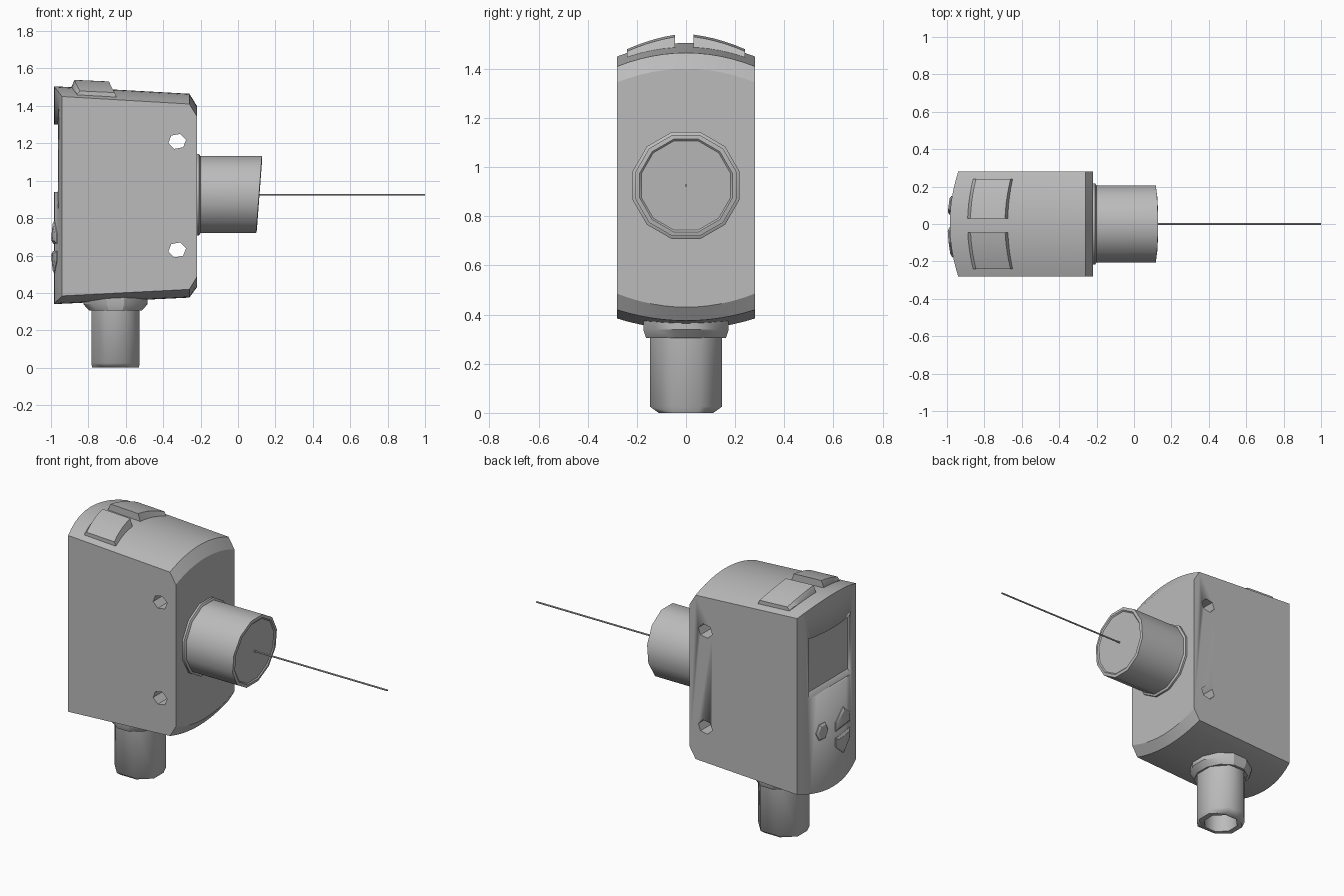
import bpy, bmesh, math
from mathutils import Matrix, Vector

cube = bpy.data.objects.get("Cube")
if cube:
    bpy.data.objects.remove(cube)

grey = bpy.data.materials.new("housing_grey")
grey.use_nodes = True
GREY = (0.5, 0.5, 0.5, 1)
grey.diffuse_color = GREY
grey.node_tree.nodes["Principled BSDF"].inputs["Base Color"].default_value = GREY


def finish(name, bm, angle=30):
    bmesh.ops.recalc_face_normals(bm, faces=bm.faces)
    mesh = bpy.data.meshes.new(name)
    bm.to_mesh(mesh)
    bm.free()
    mesh.materials.append(grey)
    ob = bpy.data.objects.new(name, mesh)
    bpy.context.collection.objects.link(ob)
    bpy.ops.object.select_all(action='DESELECT')
    ob.select_set(True)
    bpy.context.view_layer.objects.active = ob
    bpy.ops.object.shade_smooth_by_angle(angle=math.radians(angle))
    return ob


def loft(name, rings, angle=30, cap=True):
    """Join closed rings of points in order; cap both ends."""
    bm = bmesh.new()
    loops = [[bm.verts.new(p) for p in ring] for ring in rings]
    n = len(loops[0])
    for a, b in zip(loops, loops[1:]):
        for i in range(n):
            j = (i + 1) % n
            bm.faces.new((a[i], a[j], b[j], b[i]))
    if cap:
        bm.faces.new(loops[0])
        bm.faces.new(loops[-1])
    return finish(name, bm, angle)


def cut(target, cutter):
    cutter.hide_render = True
    mod = target.modifiers.new("cut", 'BOOLEAN')
    mod.operation = 'DIFFERENCE'
    mod.solver = 'EXACT'
    mod.object = cutter
    bpy.context.view_layer.objects.active = target
    bpy.ops.object.modifier_apply(modifier=mod.name)
    bpy.data.objects.remove(cutter)


HALF = 0.28


def back_x(y):
    return -0.985 + 0.045 * (y / HALF) ** 2


def crown(x):
    """Height of the roof ridge, falling gently towards the lens."""
    return 1.505 - 0.055 * (x + 0.985)


def sag(y):
    return 0.055 * (y / HALF) ** 2


# Housing: crowned roof and belly, bowed rear, chamfered lens side
bm = bmesh.new()
ys = [HALF * (i / 6 - 1) for i in range(13)]
columns = []
for y in ys:
    s = sag(y)
    outline = [(back_x(y), 1.505 - s), (-0.26, 1.465 - s), (-0.22, 1.4 - s),
               (-0.22, 0.43 + s), (-0.26, 0.375 + s * 0.8), (back_x(y), 0.34 + s * 0.8)]
    columns.append([bm.verts.new((x, y, z)) for x, z in outline])
for a, b in zip(columns, columns[1:]):
    for i in range(6):
        j = (i + 1) % 6
        bm.faces.new((a[i], a[j], b[j], b[i]))
bm.faces.new(columns[0])
bm.faces.new(columns[-1])
housing = finish("housing", bm)

# Two mounting holes through the sides
for z in (1.21, 0.63):
    ring = [(0.048 * math.cos(a), 0.042 * math.sin(a)) for a in
            (math.tau * k / 6 + 0.2 for k in range(6))]
    cut(housing, loft("hole_cutter", [[(-0.325 + u, y, z + v) for u, v in ring]
                                      for y in (-0.5, 0.5)]))

# Sunken display window with a sloping lower lip
profile = [(-1.1, 1.3), (-0.942, 1.3), (-0.942, 0.965), (-0.965, 0.94), (-1.1, 0.94)]
cut(housing, loft("display_cutter", [[(x, y, z) for x, z in profile] for y in (-0.2, 0.2)]))


# Rear buttons: thin outlines following the bowed rear
def button(name, cy, cz, outline):
    def ring(lift, scale):
        return [(back_x(cy + u * scale) - lift, cy + u * scale, cz + v * scale)
                for u, v in outline]
    loft(name, [ring(-0.015, 1), ring(0.004, 1), ring(0.012, 0.75)])


button("small_button", 0.1, 0.71,
       [(0.05 * math.cos(k * math.tau / 6), 0.055 * math.sin(k * math.tau / 6)) for k in range(6)])
for name, z, flip in (("upper_button", 0.72, 1), ("lower_button", 0.57, -1)):
    button(name, -0.1, z, [(u, v * flip) for u, v in
                           ((-0.08, -0.055), (0.08, -0.055), (0.08, 0.0), (0, 0.065), (-0.08, 0.0))])


# Raised roof indicator: two wings either side of a groove
def wing(name, inner, outer):
    rings = []
    for t in range(6):
        y = inner + (outer - inner) * t / 5
        bow = 0.03 * (y / 0.24) ** 2
        lift = 0.04 - 0.018 * t / 5
        x0, x1 = -0.89 + bow, -0.68 + bow
        base0, base1 = crown(x0) - sag(y), crown(x1) - sag(y)
        rings.append([(x0, y, base0 - 0.03), (x0, y, base0 + 0.005), (x0 + 0.015, y, base0 + lift),
                      (x1 - 0.01, y, base1 + lift + 0.003), (x1 + 0.015, y, base1 - 0.03)])
    loft(name, rings)


wing("left_indicator", 0.03, 0.24)
wing("right_indicator", -0.045, -0.24)


# Lens barrel with a slightly slanted end, and its base collar
def circle_x(x, r, slant=0.0, n=12):
    pts = []
    for k in range(n):
        a = math.tau * (k + 0.5) / n
        y, z = r * math.cos(a), r * math.sin(a)
        pts.append((x + slant * z, y, 0.925 + z))
    return pts


loft("lens_collar", [circle_x(-0.23, 0.225), circle_x(-0.208, 0.225), circle_x(-0.2, 0.212)], 35)
loft("lens_barrel", [circle_x(-0.23, 0.213), circle_x(0.112, 0.213, 0.075),
                     circle_x(0.115, 0.195, 0.075), circle_x(0.109, 0.188, 0.075)], 35)

# Thin sensing beam
loft("beam", [circle_x(x, 0.005, n=8) for x in (0.1, 1.0)])


# Cable connector: hollow plug below a tapered collar
def circle_z(z, rx, ry, n=8):
    return [(-0.655 + rx * math.cos(a), ry * math.sin(a), z) for a in
            (math.tau * (k + 0.5) / n for k in range(n))]


loft("connector", [circle_z(0.4, 0.13, 0.15), circle_z(0.4, 0.14, 0.158),
                   circle_z(0.025, 0.14, 0.158), circle_z(0, 0.135, 0.12),
                   circle_z(0, 0.1, 0.1), circle_z(0.25, 0.1, 0.1)], 50)
loft("connector_collar", [circle_z(0.4, 0.178, 0.18, 12), circle_z(0.34, 0.178, 0.18, 12),
                          circle_z(0.305, 0.145, 0.168, 12)])
